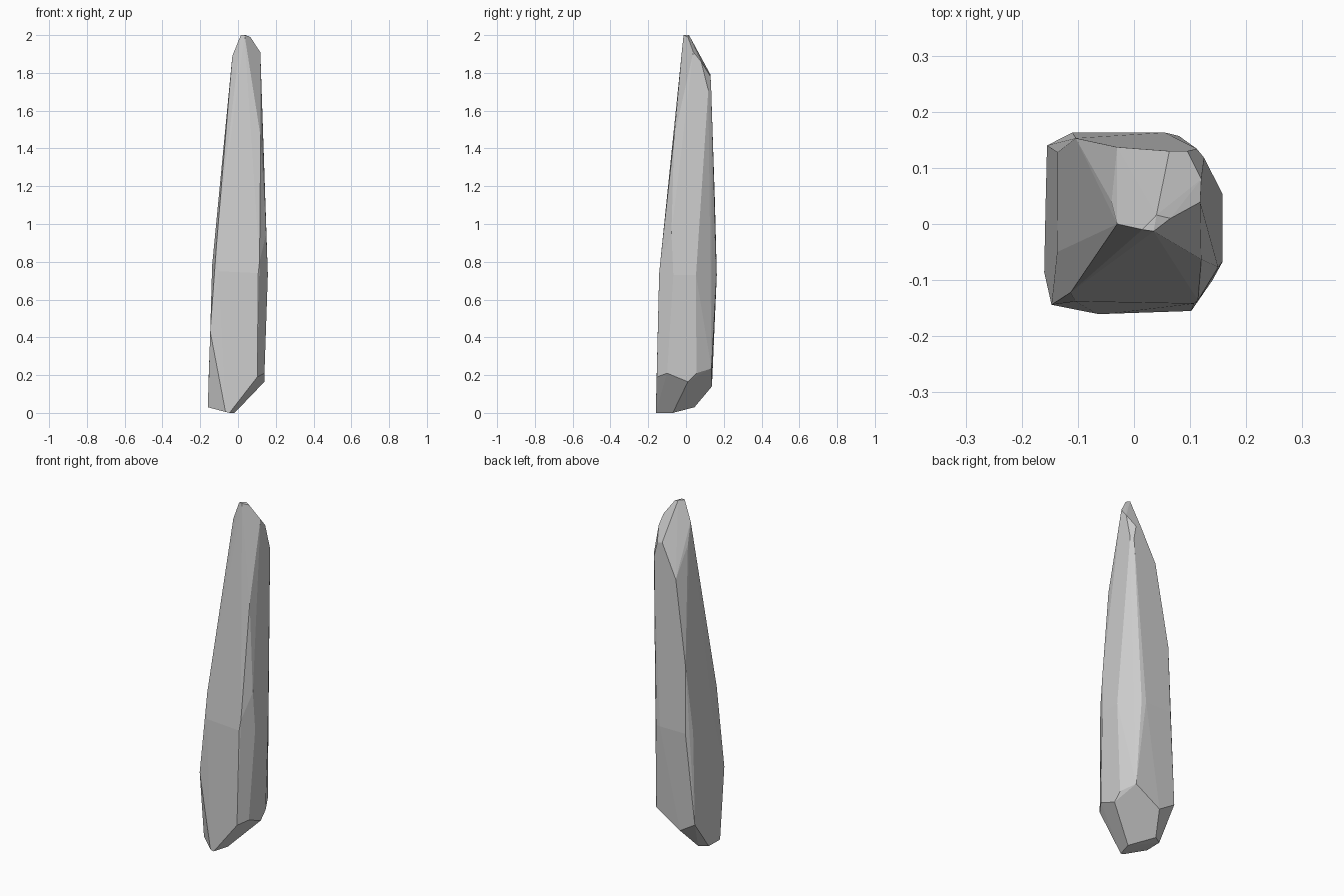
import bpy
import bmesh
import math
from mathutils import Vector

# Remove the default object only
default_cube = bpy.data.objects.get("Cube")
if default_cube:
    bpy.data.objects.remove(default_cube, do_unlink=True)


def flat_material(name, colour):
    material = bpy.data.materials.new(name)
    material.use_nodes = True
    material.diffuse_color = colour
    shader = material.node_tree.nodes["Principled BSDF"]
    shader.inputs["Base Color"].default_value = colour
    shader.inputs["Roughness"].default_value = 0.9
    return material


def chiselled_stone(name, bands, material, merge_angle):
    """Wrap the corner bands in one convex faceted shell."""
    bm = bmesh.new()
    for band in bands:
        for corner in band:
            bm.verts.new(Vector(corner))
    hull = bmesh.ops.convex_hull(bm, input=bm.verts)
    spare = {g for key in ("geom_interior", "geom_unused") for g in hull[key]
             if isinstance(g, bmesh.types.BMVert)}
    bmesh.ops.delete(bm, geom=list(spare), context="VERTS")
    # Join nearly level triangles into broad flat facets
    bmesh.ops.dissolve_limit(bm, angle_limit=math.radians(merge_angle),
                             verts=bm.verts, edges=bm.edges)
    bmesh.ops.recalc_face_normals(bm, faces=bm.faces)
    mesh = bpy.data.meshes.new(name)
    bm.to_mesh(mesh)
    bm.free()
    mesh.materials.append(material)
    for face in mesh.polygons:
        face.use_smooth = False
    stone = bpy.data.objects.new(name, mesh)
    bpy.context.collection.objects.link(stone)
    return stone


# Blunt tip
tip = [(.015, -.01, 2), (.035, -.013, 2), (.04, .016, 2), (.065, .01, 1.99),
       (-.03, 0, 1.89), (.118, .039, 1.91)]

# Sloping shoulder below the tip
shoulder = [(.12, .08, 1.86), (.095, .13, 1.78), (.063, .13, 1.79),
            (.125, .118, 1.71), (.112, .134, 1.7), (-.04, .04, 1.77),
            (-.03, .137, 1.6), (.12, -.063, 1.46)]

# Broad middle of the shaft
waist = [(-.104, .153, 1.12), (-.113, -.122, .9), (.15, -.077, .95),
         (.114, -.136, .8), (-.104, -.138, .75), (.107, -.142, .74),
         (.158, -.067, .73), (.158, .053, .73), (.08, .157, .73),
         (.055, .163, .73), (-.11, .163, .73), (-.136, .128, .73),
         (-.137, -.05, .78)]

# Lower corners above the cut base
foot = [(-.147, -.144, .43), (.102, -.155, .19), (.14, -.1, .21),
        (.14, .01, .165), (.14, .055, .21), (.098, .135, .235),
        (-.057, .137, .14), (-.155, .14, .2)]

# Slanted base
base = [(-.16, -.086, .03), (-.158, .015, .03), (-.11, .045, .03),
        (-.066, -.16, .005), (-.045, -.16, 0), (-.018, -.07, 0)]

stone_grey = flat_material("stone_grey", (.6, .6, .6, 1))
chiselled_stone("standing_stone", (tip, shoulder, waist, foot, base),
                stone_grey, 2.5)
